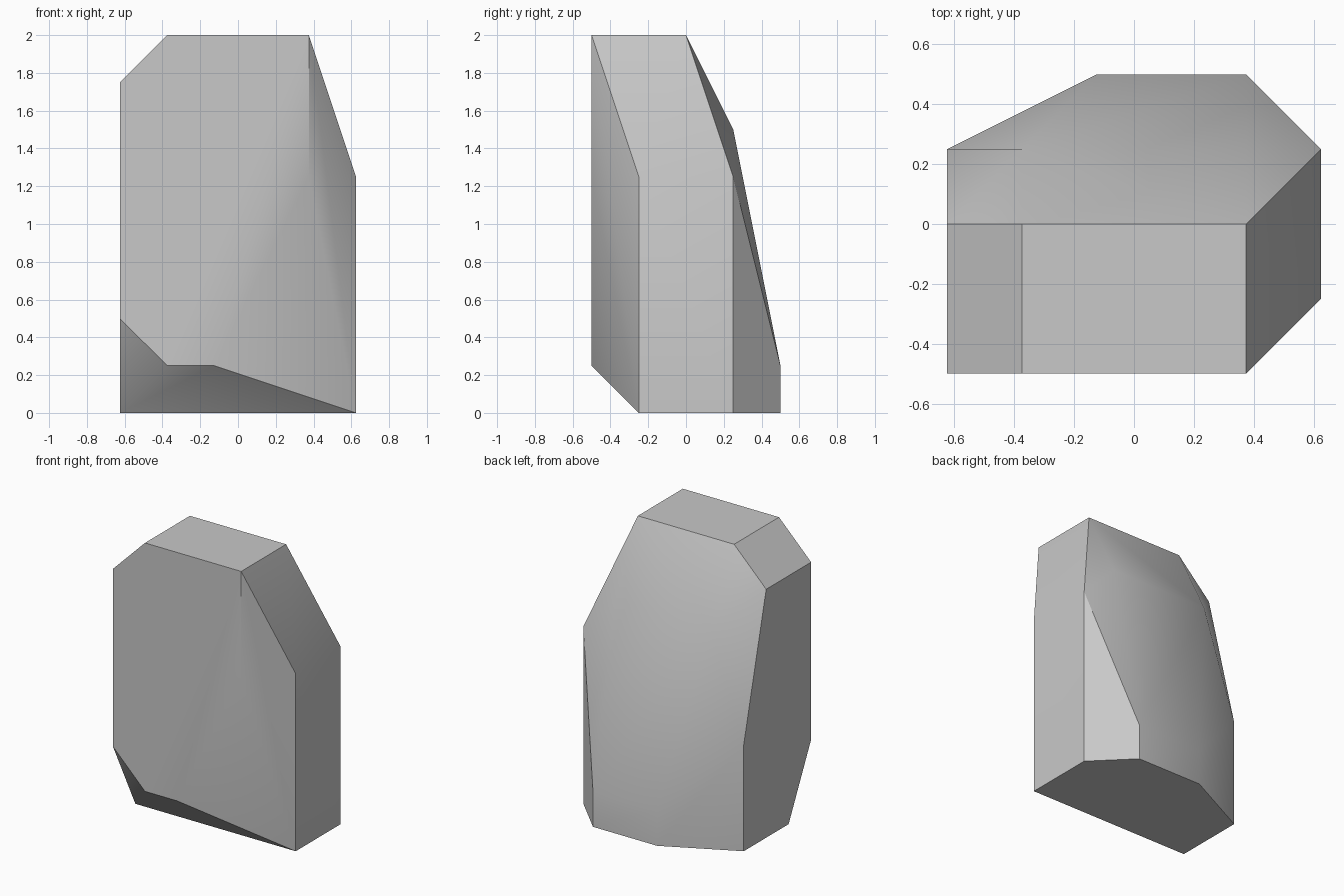
import bpy, bmesh
from math import radians

cube = bpy.data.objects.get("Cube")
if cube:
    bpy.data.objects.remove(cube, do_unlink=True)

# Stone colour
stone = bpy.data.materials.new("grey_stone")
stone.use_nodes = True
colour = (0.58, 0.58, 0.58, 1)
stone.diffuse_color = colour
stone.node_tree.nodes["Principled BSDF"].inputs["Base Color"].default_value = colour

W, M, N = 0.625, 0.375, 0.125      # half width, shoulder and inner x
D, S = 0.5, 0.25                   # half depth and shoulder y

# Corners of the cut stone
top = [(x, y, 2) for x in (-M, M) for y in (-D, 0)]
left_chamfer = [(-W, y, 1.75) for y in (-D, 0)]
right_side = [(W, y, z) for y in (-S, S) for z in (0, 1.25)]
front = [(-W, -D, 0.5), (-M, -D, S), (-N, -D, S), (M, -D, 1.25)]
back = [(M, S, 1.5), (-M, S, 1.5), (M, D, S), (-N, D, S), (-W, S, 0.75)]
base = [(-W, -S, 0), (-W, S, 0), (-N, D, 0), (M, D, 0)]

# Wrap the corners into one faceted block
bm = bmesh.new()
for p in top + left_chamfer + right_side + front + back + base:
    bm.verts.new(p)
bmesh.ops.convex_hull(bm, input=bm.verts)
bmesh.ops.dissolve_limit(bm, angle_limit=radians(0.5), verts=bm.verts, edges=bm.edges)
bmesh.ops.recalc_face_normals(bm, faces=bm.faces)

mesh = bpy.data.meshes.new("boulder")
bm.to_mesh(mesh)
bm.free()
mesh.materials.append(stone)
boulder = bpy.data.objects.new("boulder", mesh)
bpy.context.collection.objects.link(boulder)

# Soft shallow facets, crisp steep ones
bpy.context.view_layer.objects.active = boulder
boulder.select_set(True)
bpy.ops.object.shade_smooth_by_angle(angle=radians(31))
